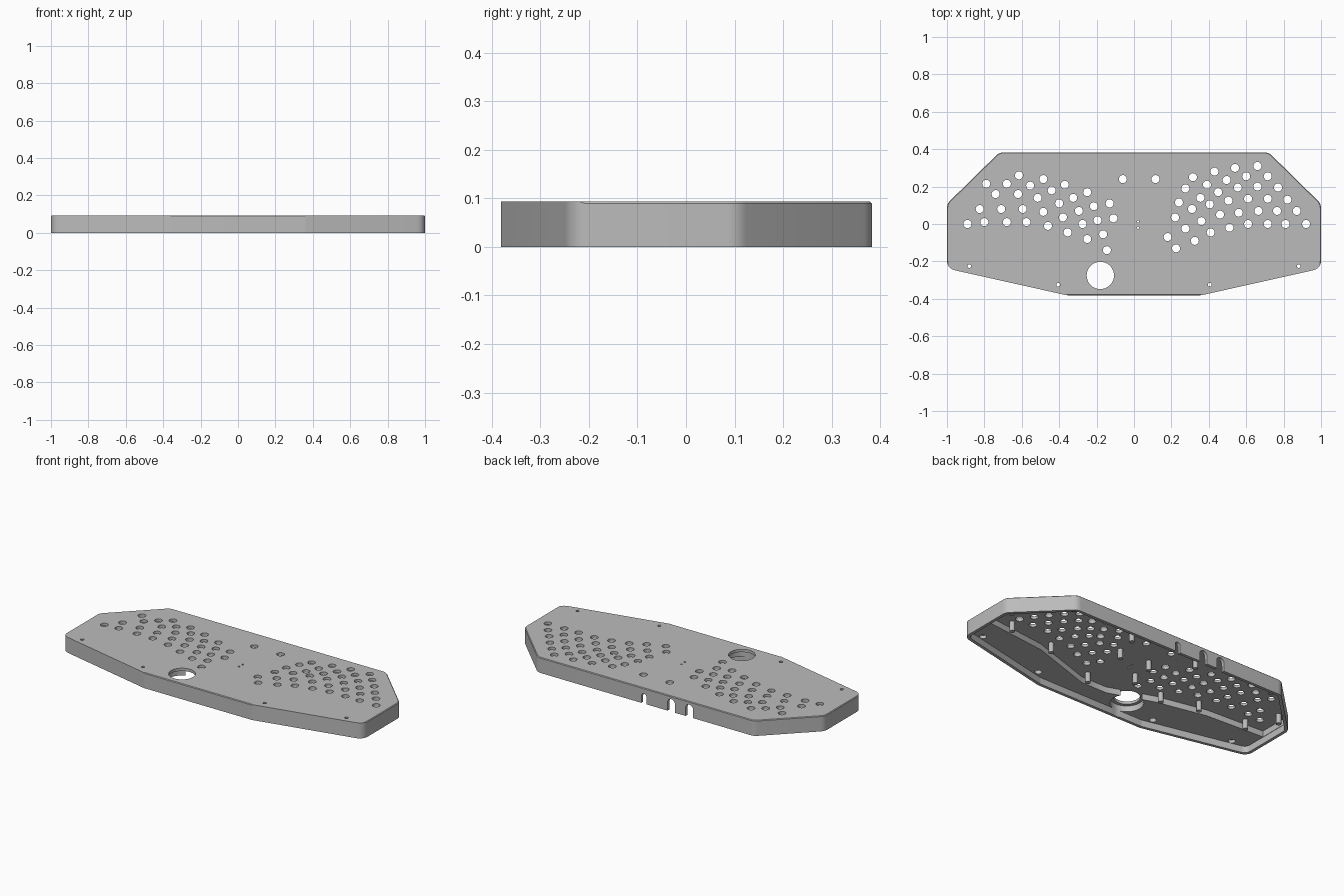
import bpy, bmesh, math
from mathutils import Vector

if "Cube" in bpy.data.objects:
    bpy.data.objects.remove(bpy.data.objects["Cube"], do_unlink=True)

TOP, CEILING, LEDGE, WALL = 0.093, 0.076, 0.04, 0.018

grey = bpy.data.materials.new("matte grey")
grey.use_nodes = True
grey.diffuse_color = (0.5, 0.5, 0.5, 1)
grey.node_tree.nodes["Principled BSDF"].inputs["Base Color"].default_value = (0.5, 0.5, 0.5, 1)


def inset(points, distance):
    """Offset a counter-clockwise polygon inwards."""
    result = []
    for i, point in enumerate(points):
        before = (point - points[i - 1]).normalized()
        after = (points[(i + 1) % len(points)] - point).normalized()
        n1, n2 = Vector((-before.y, before.x)), Vector((-after.y, after.x))
        result.append(point + (n1 + n2) * distance / (1 + n1.dot(n2)))
    return result


def fillet(points, radius, steps=7):
    """Round every corner of a polygon."""
    result = []
    for i, point in enumerate(points):
        before = (points[i - 1] - point).normalized()
        after = (points[(i + 1) % len(points)] - point).normalized()
        reach = radius * math.tan((math.pi - before.angle(after)) / 2)
        start, end = point + before * reach, point + after * reach
        for k in range(steps):
            t = k / (steps - 1)
            result.append(start * (1 - t) ** 2 + point * 2 * t * (1 - t) + end * t * t)
    return result


def circle(x, y, radius, sides=20):
    turn = math.tau / sides
    return [Vector((x + radius * math.cos(i * turn), y + radius * math.sin(i * turn)))
            for i in range(sides)]


def add_prism(bm, points, low, high):
    """Add a closed upright prism and return its top face."""
    bottom = [bm.verts.new((p.x, p.y, low)) for p in points]
    top = [bm.verts.new((p.x, p.y, high)) for p in points]
    bm.faces.new(bottom[::-1])
    for i in range(len(points)):
        bm.faces.new((bottom[i - 1], bottom[i], top[i], top[i - 1]))
    return bm.faces.new(top)


def make_object(name, bm):
    bmesh.ops.recalc_face_normals(bm, faces=bm.faces[:])
    mesh = bpy.data.meshes.new(name)
    bm.to_mesh(mesh)
    bm.free()
    mesh.materials.append(grey)
    obj = bpy.data.objects.new(name, mesh)
    bpy.context.collection.objects.link(obj)
    return obj


def smooth(obj):
    bpy.ops.object.select_all(action="DESELECT")
    obj.select_set(True)
    bpy.context.view_layer.objects.active = obj
    bpy.ops.object.shade_smooth_by_angle(angle=math.radians(30))


def cut(target, bm):
    """Subtract a temporary solid from the target."""
    cutter = make_object("cutter", bm)
    cutter.hide_render = True
    modifier = target.modifiers.new("cut", "BOOLEAN")
    modifier.operation, modifier.solver, modifier.object = "DIFFERENCE", "EXACT", cutter
    bpy.context.view_layer.objects.active = target
    bpy.ops.object.modifier_apply(modifier=modifier.name)
    bpy.data.objects.remove(cutter, do_unlink=True)


# Outer shell, with a fine chamfer along all top edges but the front diagonals
half = [Vector(p) for p in ((0.36, -0.381), (1, -0.238), (1, 0.108), (0.72, 0.383))]
outline = half + [Vector((-p.x, p.y)) for p in reversed(half)]
bm = bmesh.new()
top_face = add_prism(bm, fillet(outline, 0.057), 0, TOP)
bmesh.ops.recalc_face_normals(bm, faces=bm.faces[:])
rim = []
for edge in top_face.edges:
    side = next(f for f in edge.link_faces if f is not top_face)
    if not (side.normal.y < -0.1 and abs(side.normal.x) > 0.1):
        rim.append(edge)
bmesh.ops.bevel(bm, geom=rim, offset=0.004, segments=1, affect="EDGES")
shell = make_object("case_shell", bm)

# Shallow cavity over the whole underside
bm = bmesh.new()
add_prism(bm, fillet(inset(outline, WALL), 0.04), -0.1, LEDGE)
cut(shell, bm)

# Deep cavity behind the stepped ledge
inner = inset(outline, WALL + 0.002)
ledge = [(-0.98, -0.08), (-0.6, -0.1), (-0.29, -0.165), (-0.02, -0.26),
         (0.15, -0.26), (0.55, -0.13), (0.98, -0.08)]
bm = bmesh.new()
add_prism(bm, [Vector(p) for p in ledge] + inner[2:6], LEDGE - 0.02, CEILING)
cut(shell, bm)

# Round pocket for the dial
DIAL = (-0.18, -0.275)
bm = bmesh.new()
add_prism(bm, circle(*DIAL, 0.092, 40), -0.1, CEILING)
cut(shell, bm)

# Button holes, column by column, in hundredths
left_buttons = [
    (-89, 0), (-82.5, 8), (-74, 16), (-68, 21.5), (-61.5, 26),
    (-80, 1), (-71, 8), (-62, 16), (-55.5, 20.5), (-48.5, 24),
    (-68, 1), (-59.5, 8), (-51.5, 14), (-44, 18), (-37, 21), (-79, 21.5),
    (-57.5, 1), (-48.5, 6.5), (-40, 11), (-32.5, 14), (-25, 17),
    (-46, -1), (-38, 3.5), (-29.5, 7), (-21.5, 9.5), (-13, 11),
    (-35.5, -4.5), (-27.5, 0), (-19.5, 2), (-11, 3),
    (-25, -8), (-16.5, -5.5), (-14.5, -14)]
right_buttons = [
    (92, 0), (87, 7), (82, 13), (77, 19.5), (71.5, 25.5), (66, 31),
    (81, 0), (76.5, 7), (71.5, 13.5), (66, 20), (60, 25.5), (54, 30),
    (71.5, 0), (66.5, 7), (61, 13.5), (55.5, 19.5), (49.5, 23.5), (43, 28),
    (61, 0), (56, 6), (50.5, 12.5), (45, 17), (39, 21), (31.5, 25),
    (51, -2), (46, 5), (40.5, 10.5), (35.5, 14), (27.5, 19),
    (41, -4.5), (36, 1.5), (31, 8), (24, 11.5),
    (32.5, -9), (27.5, -2.5), (22, 3.5), (22.5, -13), (18, -7)]
middle_buttons = [(-6, 24), (11.5, 24)]
bm = bmesh.new()
for x, y in left_buttons + right_buttons + middle_buttons:
    add_prism(bm, circle(x / 100, y / 100, 0.0215), -0.1, 0.2)
add_prism(bm, circle(*DIAL, 0.073, 40), -0.1, 0.2)

# Screw holes in the ledge and two pinholes in the middle
screws = [(side * x, y) for side in (-1, 1) for x, y in ((0.405, -0.325), (0.88, -0.225))]
for x, y in screws:
    add_prism(bm, circle(x, y, 0.01, 12), -0.1, 0.2)
for y in (0.013, -0.02):
    add_prism(bm, circle(0.022, y, 0.006, 10), -0.1, 0.2)
cut(shell, bm)

# Wider screw recesses under the ledge
bm = bmesh.new()
for x, y in screws:
    add_prism(bm, circle(x, y, 0.02, 16), 0, 0.06)
cut(shell, bm)

# Arched cable slots through the back wall
bm = bmesh.new()
for x, width, height in ((0.012, 0.035, 0.06), (-0.17, 0.05, 0.075), (-0.29, 0.05, 0.075)):
    r = width / 2
    arch = [Vector((-r, -0.02)), Vector((r, -0.02))]
    arch += [Vector((r * math.cos(a), height - r + r * math.sin(a)))
             for a in (math.pi * i / 10 for i in range(11))]
    rows = [[bm.verts.new((x + p.x, y, p.y)) for p in arch] for y in (0.345, 0.42)]
    bm.faces.new(rows[0])
    bm.faces.new(rows[1][::-1])
    for i in range(len(arch)):
        bm.faces.new((rows[0][i - 1], rows[0][i], rows[1][i], rows[1][i - 1]))
cut(shell, bm)
smooth(shell)

# Mounting posts hanging from the ceiling
posts = [(0.82, -0.05), (0.51, -0.09), (0.15, -0.21), (0.18, 0.1), (0.25, 0.28),
         (0.71, 0.335), (0.94, 0.09), (-0.02, 0.1), (-0.055, -0.055), (-0.29, -0.12),
         (-0.51, -0.06), (-0.83, -0.05), (-0.2, 0.28), (-0.685, 0.335), (-0.93, 0.11)]
bm = bmesh.new()
for x, y in posts:
    add_prism(bm, circle(x, y, 0.015, 16), 0.018, CEILING + 0.004)
smooth(make_object("mounting_posts", bm))
